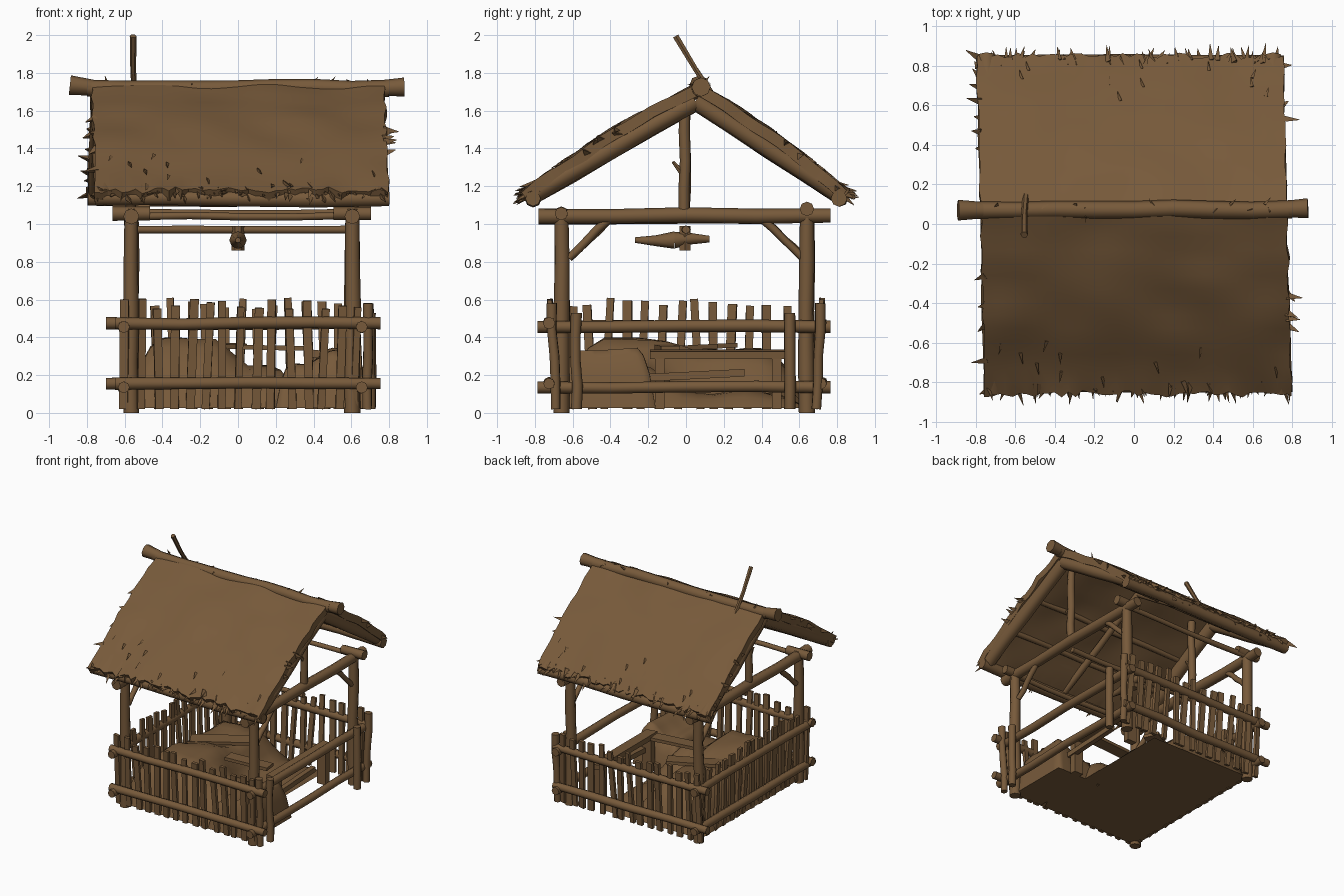
import bpy, bmesh, math, random
from mathutils import Vector, Matrix, noise

if "Cube" in bpy.data.objects:
    bpy.data.objects.remove(bpy.data.objects["Cube"])

random.seed(4)
R = random.uniform
brown = bpy.data.materials.new("weathered brown")
brown.diffuse_color = (0.185, 0.102, 0.043, 1)
brown.use_nodes = True
brown.node_tree.nodes["Principled BSDF"].inputs["Base Color"].default_value = brown.diffuse_color


def finish(bm, name, angle=55, skew=0.0):
    """Turn a bmesh into a named, smooth-by-angle object, optionally skewed in plan."""
    for v in bm.verts:
        v.co.x -= skew * v.co.y
    bmesh.ops.recalc_face_normals(bm, faces=bm.faces)
    me = bpy.data.meshes.new(name)
    bm.to_mesh(me)
    bm.free()
    me.materials.append(brown)
    for p in me.polygons:
        p.use_smooth = True
    me.set_sharp_from_angle(angle=math.radians(angle))
    ob = bpy.data.objects.new(name, me)
    bpy.context.collection.objects.link(ob)
    return ob


def log(bm, a, b, r0, r1=None, sides=8, segs=4, wob=0.006):
    """Slightly crooked round log from a to b."""
    a, b = Vector(a), Vector(b)
    r1 = r0 if r1 is None else r1
    q = (b - a).to_track_quat('Z', 'Y')
    rings = []
    for i in range(segs + 1):
        t = i / segs
        c = a.lerp(b, t)
        if 0 < i < segs:
            c += Vector((R(-wob, wob), R(-wob, wob), R(-wob, wob)))
        r = (r0 + (r1 - r0) * t) * R(0.94, 1.08)
        rings.append([bm.verts.new(c + q @ Vector((r * math.cos(k * math.tau / sides),
                                                  r * math.sin(k * math.tau / sides), 0)))
                      for k in range(sides)])
    for lo, hi in zip(rings, rings[1:]):
        for k in range(sides):
            n = (k + 1) % sides
            bm.faces.new((lo[k], lo[n], hi[n], hi[k]))
    bm.faces.new(rings[0][::-1])
    bm.faces.new(rings[-1])


def logs(name, items, skew=0.0):
    bm = bmesh.new()
    for it in items:
        log(bm, *it)
    return finish(bm, name, skew=skew)


def box(bm, c, s, rot=(0, 0, 0)):
    m = Matrix.Translation(c)
    for ax, ang in zip('XYZ', rot):
        m = m @ Matrix.Rotation(ang, 4, ax)
    bmesh.ops.create_cube(bm, size=1, matrix=m @ Matrix.Diagonal((*s, 1)))


# Corner posts, top beams, king posts and braces
X, Y = (-0.565, 0.605), (-0.66, 0.64)
logs("corner_posts", [((x, y, 0), (x, y, 1.08), 0.042, 0.037) for x in X for y in Y])
logs("side_top_beams", [((x, -0.78, 1.04), (x, 0.765, 1.045), 0.042, 0.036) for x in X])
logs("cross_beams", [((-0.54, -0.66, 1.04), (0.58, -0.66, 1.045), 0.02),
                     ((-0.54, 0.64, 1.06), (0.58, 0.64, 1.06), 0.02),
                     ((-0.55, 0, 0.97), (0.6, 0, 0.97), 0.02)])
logs("cross_beam_ends", [((x - 0.1, y, z), (x + 0.1, y, z), 0.036, None, 8, 1)
                         for x in X for y, z in zip(Y, (1.055, 1.08))])
logs("king_posts", [((x, -0.01, 1.03), (x, -0.005, 1.64), 0.028) for x in X]
     + [((x, -0.01, 1.26), (x, -0.07, 1.33), 0.02, 0.008, 6, 1) for x in X])
logs("corner_braces", [((x, s * 0.62, 0.82), (x, s * 0.41, 1.02), 0.021) for x in X for s in (-1, 1)])

# Spindle hanging from the middle cross beam
logs("hanging_spindle", [((0, -0.27, 0.915), (0, -0.06, 0.915), 0.014, 0.044, 8, 2),
                         ((0, -0.06, 0.915), (0, 0.125, 0.92), 0.044, 0.018, 8, 2),
                         ((0, -0.005, 0.86), (0, -0.005, 0.99), 0.034, 0.034, 6, 1)])

# Fence rails on all four sides
logs("fence_rails", [((x0, y, z), (x1, y, z), 0.031) for x0, x1, y in ((-0.65, 0.755, -0.725), (-0.70, 0.70, 0.715))
                     for z in (0.475, 0.155)]
     + [((x, -0.785, z), (x, 0.765, z), 0.031) for x in (-0.605, 0.655) for z in (0.455, 0.135)])
logs("gate_posts", [((0.70, y, 0.02), (0.70, y, 0.53), 0.028) for y in (-0.58, 0.55)]
     + [((0.685, y, 0.02), (0.69, y * 1.03, 0.58), 0.027) for y in (-0.69, 0.69)])

# Pickets on front, back and left
bm = bmesh.new()
for side in (-1, 1):
    for i in range(15):
        x = -0.60 + i * 0.0875 + R(-0.012, 0.012)
        h = R(0.53, 0.59)
        box(bm, (x, side * 0.70, 0.02 + h / 2), (R(0.035, 0.048), 0.024, h),
            (-side * 0.07, R(-0.05, 0.05), R(-0.2, 0.2)))
for i in range(14):
    y = -0.60 + i * 0.094 + R(-0.012, 0.012)
    h = R(0.53, 0.59)
    box(bm, (-0.58, y, 0.02 + h / 2), (0.024, R(0.035, 0.05), h),
        (R(-0.06, 0.06), -0.04, R(-0.2, 0.2)))
finish(bm, "pickets", 20)


# Lumpy bedding with a flat underside
def heap(name, x0, x1, y0, y1, top):
    bm = bmesh.new()
    n = 16
    bmesh.ops.create_grid(bm, x_segments=n, y_segments=n, size=1)
    for v in bm.verts:
        u, w = v.co.x, v.co.y
        x, y = x0 + (x1 - x0) * (u + 1) / 2, y0 + (y1 - y0) * (w + 1) / 2
        fade = min(1, (1 - max(abs(u), abs(w))) * 3.2) ** 0.6
        z = top(x, y) + 0.03 * noise.noise(Vector((x * 5, y * 5, 1)))
        v.co = (x, y, 0.025 + (z - 0.025) * fade)
    bmesh.ops.holes_fill(bm, edges=[e for e in bm.edges if e.is_boundary], sides=0)
    return finish(bm, name, 60)


def clamp(t):
    return max(0, min(1, t))


def bed_top(x, y):
    right = 0.25 - 0.14 * clamp((y + 0.2) * 5)
    left = 0.39 - 0.06 * clamp((y + 0.2) * 4)
    return right + (left - right) * clamp((0.05 - x) * 6)


heap("bedding_mound", -0.58, 0.34, -0.68, 0.64, bed_top)
heap("bedding_corner", 0.2, 0.60, -0.68, -0.16, lambda x, y: 0.25 + 0.08 * clamp((x - 0.36) * 8))

# Loose planks and the low bench by the open side
bm = bmesh.new()
box(bm, (0.17, -0.1, 0.345), (0.36, 0.1, 0.025), (0, 0.02, 0.1))
box(bm, (-0.2, 0.1, 0.35), (0.5, 0.12, 0.025), (0.05, 0, 0.5))
box(bm, (0.44, 0.18, 0.31), (0.1, 0.74, 0.04), (0, 0.1, 0))
box(bm, (0.47, 0.06, 0.2), (0.04, 0.5, 0.04), (0.05, 0, 0))
for y in (-0.14, 0.48):
    box(bm, (0.44, y, 0.16), (0.08, 0.05, 0.28))
finish(bm, "bench_and_planks", 30)

# Thatched slopes: ridge point, eave point (y, z), upward bulge
SLOPES = {"front": ((0.07, 1.745), (-0.86, 1.175), 0.04), "back": ((0.06, 1.745), (0.85, 1.18), 0.035)}
SKEW = 0.025


def slope_at(s, v):
    (ya, za), (yb, zb), bulge = SLOPES[s]
    return ya + (yb - ya) * v, za + (zb - za) * v + bulge * math.sin(math.pi * v)


for s in SLOPES:
    bm = bmesh.new()
    nx, nv = 44, 14
    grid = []
    for i in range(nx + 1):
        jag = R(-0.02, 0.02)
        row = []
        for j in range(nv + 1):
            v = j / nv + (jag if j == nv else 0)
            y, z = slope_at(s, v)
            x = -0.775 + 1.55 * i / nx
            if i in (0, nx):
                x += R(-0.007, 0.007)
            z += 0.02 * noise.noise(Vector((x * 3, y * 5, 0))) + (R(-0.01, 0.01) if j == nv else 0)
            row.append(bm.verts.new((x, y, z)))
        grid.append(row)
    for i in range(nx):
        for j in range(nv):
            bm.faces.new((grid[i][j], grid[i + 1][j], grid[i + 1][j + 1], grid[i][j + 1]))
    bmesh.ops.recalc_face_normals(bm, faces=bm.faces)
    if sum(f.normal.z for f in bm.faces) < 0:
        bmesh.ops.reverse_faces(bm, faces=bm.faces)
    bm.normal_update()
    bmesh.ops.solidify(bm, geom=bm.faces[:], thickness=0.06)
    finish(bm, s + "_thatch", 45, SKEW)

    # Straw tufts along the eave, the gable edges and the lower slope
    bm = bmesh.new()
    d = -1 if s == "front" else 1
    for _ in range(70):
        x = R(-0.77, 0.77)
        y, z = slope_at(s, R(0.92, 0.98))
        z -= R(0.005, 0.05)
        log(bm, (x, y, z), (x + R(-0.03, 0.03), y + d * R(0.03, 0.09), z - R(0.0, 0.06)), 0.019, 0.001, 3, 1)
    for _ in range(10):
        e = random.choice((-1, 1))
        y, z = slope_at(s, R(0.15, 1))
        z -= R(0.01, 0.05)
        log(bm, (e * 0.76, y, z), (e * R(0.79, 0.85), y + d * R(-0.01, 0.04), z + R(-0.03, 0.02)), 0.024, 0.002, 3, 1)
    for _ in range(10):
        x = R(-0.7, 0.7)
        v = R(0.7, 0.92)
        (y, z), (y2, z2) = slope_at(s, v), slope_at(s, v + 0.06)
        log(bm, (x, y, z - 0.005), (x + R(-0.02, 0.02), y2, z2 + 0.012), 0.012, 0.001, 3, 1)
    finish(bm, s + "_straw_tufts", 20, SKEW)

# Roof rafters, purlins and eave logs under the thatch
frame = []
for d in (-1, 1):
    for x, r in ((-0.725, 0.05), (0.0, 0.025), (0.725, 0.05)):
        frame.append(((x, 0.05, 1.65), (x, d * 0.84, 1.14), r))
    for y, z in ((0.3, 1.49), (0.56, 1.33)):
        frame.append(((-0.74, d * y, z), (0.74, d * y, z), 0.022))
    frame.append(((-0.775, d * 0.81, 1.14), (0.78, d * 0.81, 1.135), 0.042))
logs("roof_frame", frame, SKEW)

# Ridge log with flared ends, and the leaning stick tied over it
logs("ridge_log", [((-0.8, 0.07, 1.72), (0.8, 0.075, 1.718), 0.043, None, 8, 8),
                   ((-0.89, 0.07, 1.735), (-0.75, 0.07, 1.72), 0.052, 0.042, 8, 1),
                   ((0.75, 0.075, 1.72), (0.88, 0.08, 1.725), 0.042, 0.05, 8, 1)])
logs("leaning_stick", [((-0.545, 0.17, 1.64), (-0.555, 0.05, 1.82), 0.016, None, 6, 1),
                       ((-0.555, 0.05, 1.82), (-0.555, -0.055, 1.995), 0.016, 0.017, 6, 1)])
bm = bmesh.new()
for _ in range(16):
    x = R(-0.7, 0.7)
    log(bm, (x, 0.07 + R(-0.03, 0.03), 1.75), (x + R(-0.04, 0.04), 0.07 + R(-0.08, 0.08), R(1.70, 1.79)), 0.01, 0.001, 3, 1)
finish(bm, "ridge_straw", 20)
